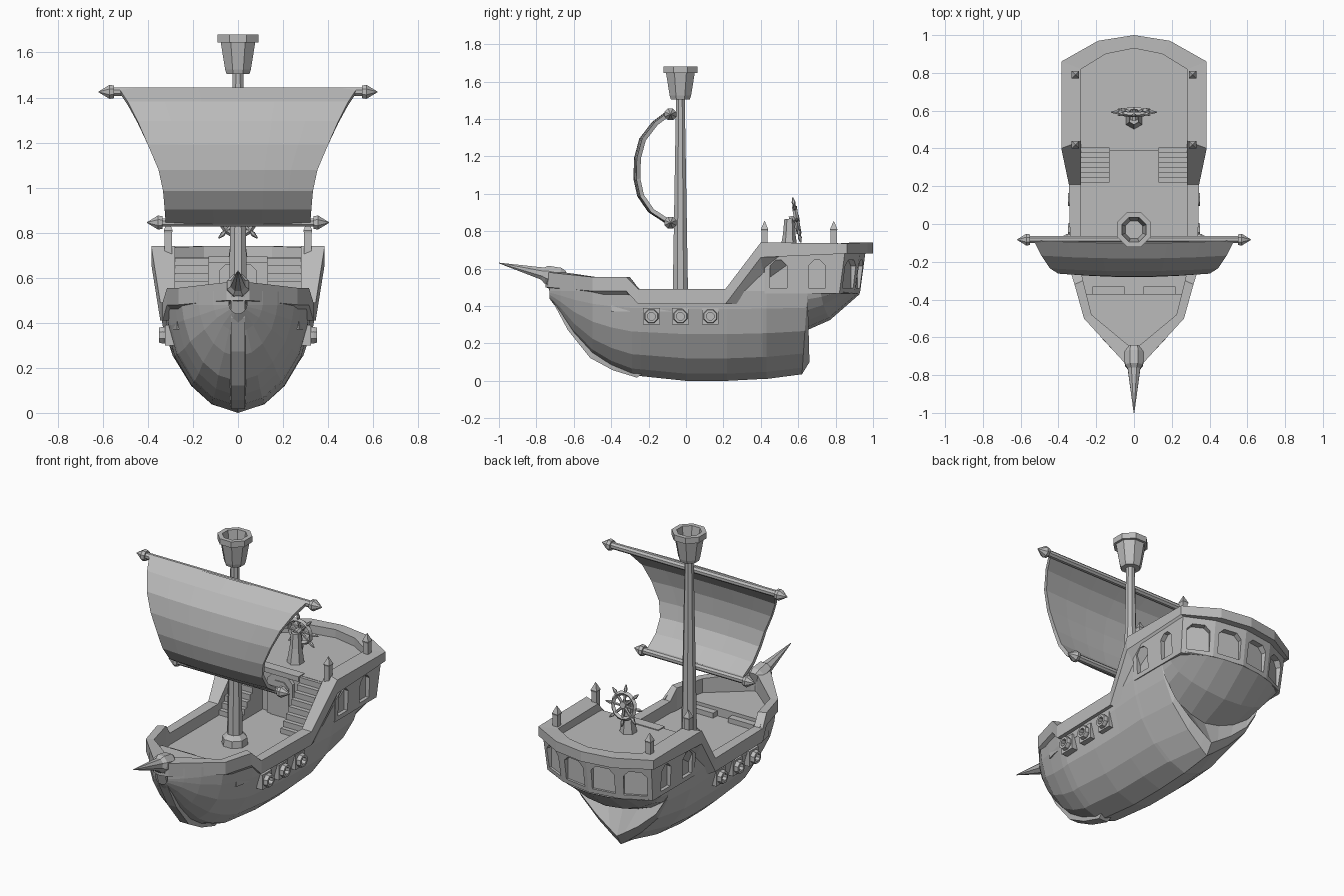
import bpy
import bmesh
from math import cos, sin, tau, radians, atan2
from mathutils import Vector, Matrix

old = bpy.data.objects.get("Cube")
if old:
    bpy.data.objects.remove(old, do_unlink=True)

grey = bpy.data.materials.new("plain grey")
grey.use_nodes = True
grey.diffuse_color = (0.5, 0.5, 0.5, 1)
grey.node_tree.nodes["Principled BSDF"].inputs["Base Color"].default_value = grey.diffuse_color


def make(name, verts, faces):
    """Flat shaded mesh object with outward normals."""
    bm = bmesh.new()
    points = [bm.verts.new(v) for v in verts]
    for face in faces:
        bm.faces.new([points[i] for i in face])
    bmesh.ops.remove_doubles(bm, verts=bm.verts, dist=0.0002)
    bmesh.ops.recalc_face_normals(bm, faces=bm.faces)
    mesh = bpy.data.meshes.new(name)
    bm.to_mesh(mesh)
    bm.free()
    mesh.materials.append(grey)
    obj = bpy.data.objects.new(name, mesh)
    bpy.context.collection.objects.link(obj)
    return obj


def loft(name, rings, closed=True, caps=True):
    """Skin a row of equal point rings."""
    n = len(rings[0])
    verts = [v for ring in rings for v in ring]
    faces = []
    for r in range(len(rings) - 1):
        for i in range(n if closed else n - 1):
            j = (i + 1) % n
            faces.append((r * n + i, r * n + j, r * n + n + j, r * n + n + i))
    if caps:
        faces += [tuple(range(n)), tuple(range(len(verts) - n, len(verts)))]
    return make(name, verts, faces)


def turned(name, start, direction, profile, sides=8, caps=True):
    """Turned part: profile of (distance, radius) along an axis."""
    turn = Vector(direction).to_track_quat("Z", "Y").to_matrix()
    rings = []
    for dist, rad in profile:
        ring = []
        for k in range(sides):
            a = tau * (k + 0.5) / sides
            ring.append(Vector(start) + turn @ Vector((rad * cos(a), rad * sin(a), dist)))
        rings.append(ring)
    return loft(name, rings, caps=caps)


def box(name, low, high):
    corners = [[(x, y, z) for x, y in ((low[0], low[1]), (high[0], low[1]),
                                      (high[0], high[1]), (low[0], high[1]))]
               for z in (low[2], high[2])]
    return loft(name, corners)


def arch(name, centre, angle, width, bottom, top, depth):
    """Upright panel with clipped top corners, facing the given angle."""
    w, clip = width / 2, 0.03
    shape = [(-w, bottom), (w, bottom), (w, top - clip), (w - clip, top),
             (clip - w, top), (-w, top - clip)]
    out = Vector((cos(angle), sin(angle), 0))
    side = Vector((-sin(angle), cos(angle), 0))
    rings = [[Vector((*centre, 0)) + out * d + side * u + Vector((0, 0, z)) for u, z in shape]
             for d in (-depth, depth)]
    return loft(name, rings)


def both(half):
    """Closed outline from a right half running front to back."""
    return half + [(-x, y) for x, y in reversed(half) if x > 0]


def mirror(obj):
    obj.modifiers.new("mirror", "MIRROR")
    return obj


# Hull: stations of y, half width, keel height, top, lower taper, stern bulge
CHINE = 0.48
SECTION = [(0, 0), (0.35, 0.08), (0.62, 0.25), (0.85, 0.52), (0.96, 0.8), (1, 1)]
STATIONS = [
    (-0.73, 0.04, 0.44, 0.55, 1, 0), (-0.67, 0.11, 0.36, 0.54, 1, 0),
    (-0.6, 0.175, 0.25, 0.54, 1, 0), (-0.5, 0.25, 0.14, 0.53, 1, 0),
    (-0.4, 0.28, 0.075, 0.53, 1, 0), (-0.29, 0.31, 0.03, 0.53, 1, 0),
    (-0.24, 0.32, 0.025, 0.485, 1, 0), (0, 0.33, 0, 0.485, 1, 0),
    (0.22, 0.335, 0, 0.485, 1, 0), (0.41, 0.35, 0.01, 0.69, 1.15, 0),
    (0.43, 0.35, 0.01, 0.49, 1.2, 0), (0.62, 0.35, 0.035, 0.49, 1.9, 0),
    (0.66, 0.35, 0.1, 0.49, 1.9, 0), (0.59, 0.35, 0.25, 0.49, 1.2, 0.01),
    (0.72, 0.35, 0.325, 0.49, 1, 0.05), (0.82, 0.352, 0.465, 0.49, 1, 0.11)]
rings = []
for y, width, keel, top, taper, bulge in STATIONS:
    half = []
    for fx, fz in SECTION:
        f = fx ** taper
        # pull the upper rows smoothly past the notched transom
        yy = y + bulge * (1 - f * f)
        if 0.58 < y < 0.7:
            yy = yy * (1 - fz) + 0.65 * fz
        half.append((f * width, yy, keel + (CHINE - keel) * fz))
    half.append((width, half[-1][1], top))
    rings.append(half[::-1] + [(-x, yy, z) for x, yy, z in half[1:]])
hull = loft("hull", rings, closed=False, caps=False)

# Stem post along the bow
stem = [(-0.735, 0.54), (-0.70, 0.43), (-0.62, 0.28), (-0.5, 0.13), (-0.38, 0.065), (-0.25, 0.025)]
loft("stem_post", [[(-0.04, y + 0.04, z + 0.03), (-0.03, y - 0.012, z - 0.008),
                    (0.03, y - 0.012, z - 0.008), (0.04, y + 0.04, z + 0.03)] for y, z in stem])

# Rail: outer xy, inner xy, top, outer bottom, inner bottom
RAIL = [
    (0, -0.75, 0, -0.66, 0.585, 0.5, 0.47), (0.05, -0.735, 0.02, -0.65, 0.58, 0.5, 0.47),
    (0.265, -0.5, 0.225, -0.48, 0.555, 0.48, 0.46), (0.315, -0.32, 0.27, -0.3, 0.555, 0.48, 0.42),
    (0.335, -0.255, 0.28, -0.25, 0.49, 0.41, 0.41), (0.345, 0.21, 0.28, 0.21, 0.49, 0.41, 0.41),
    (0.385, 0.4, 0.28, 0.44, 0.74, 0.66, 0.41), (0.385, 0.86, 0.28, 0.82, 0.735, 0.68, 0.68),
    (0.19, 0.97, 0.15, 0.9, 0.74, 0.68, 0.68), (0, 1, 0, 0.93, 0.74, 0.68, 0.68)]
mirror(loft("rail", [[(ox, oy, t), (ox, oy, ob), (ix, iy, ib), (ix, iy, t)]
                     for ox, oy, ix, iy, t, ob, ib in RAIL], caps=False))

# Decks
for name, half, z in [
        ("main_deck", [(0.27, -0.4), (0.31, -0.2), (0.31, 0.44)], 0.42),
        ("fore_deck", [(0.01, -0.7), (0.24, -0.49), (0.28, -0.37)], 0.47)]:
    outline = both(half)
    loft(name, [[(x, y, h) for x, y in outline] for h in (z - 0.05, z)])

# Stern cabin with recessed windows
outline = both([(0.352, 0.42), (0.352, 0.82), (0.19, 0.9), (0, 0.93)])
cabin = loft("stern_cabin", [[(x, y, 0.468) for x, y in outline],
                             [(x * 1.03, y + 0.03 * (y > 0.5), 0.69) for x, y in outline]])
windows = []
for s in (-1, 1):
    for x, y, nx, ny, w in [(0.357, 0.495, 1, 0, 0.09), (0.357, 0.7, 1, 0, 0.09),
                            (0.274, 0.875, 0.08, 0.165, 0.13), (0.096, 0.93, 0.03, 0.19, 0.14)]:
        windows.append(arch("window_cutter", (s * x, y), atan2(ny, s * nx), w, 0.495, 0.645, 0.025))
for cutter in windows:
    cutter.hide_render = True
    cut = cabin.modifiers.new("window", "BOOLEAN")
    cut.operation, cut.object, cut.solver = "DIFFERENCE", cutter, "EXACT"
bpy.context.view_layer.objects.active = cabin
for cut in list(cabin.modifiers):
    bpy.ops.object.modifier_apply(modifier=cut.name)
for cutter in windows:
    bpy.data.objects.remove(cutter, do_unlink=True)

# Cabin front, door and lintel
box("cabin_front", (-0.3, 0.42, 0.41), (0.3, 0.45, 0.685))
arch("door_frame", (0, 0.415), -tau / 4, 0.17, 0.42, 0.66, 0.015)
arch("door", (0, 0.4), -tau / 4, 0.12, 0.42, 0.63, 0.006)
box("door_lintel", (-0.13, 0.39, 0.665), (0.13, 0.45, 0.695))

# Stairs to the stern deck, steps to the fore deck
STEPS = 8
for i in range(STEPS):
    y = 0.22 + i * 0.026
    mirror(box("stair_step", (0.13, y, 0.41), (0.285, 0.43, 0.45 + i * 0.034)))
mirror(box("fore_step", (0.05, -0.37, 0.42), (0.22, -0.33, 0.45)))

# Mast and lookout
mast = (0, -0.03, 0)
turned("mast", mast, (0, 0, 1), [(0.42, 0.045), (1.52, 0.025)])
turned("mast_foot", mast, (0, 0, 1), [(0.41, 0.075), (0.46, 0.07), (0.485, 0.045)])
turned("lookout", mast, (0, 0, 1), [(1.505, 0.03), (1.505, 0.055), (1.525, 0.062), (1.645, 0.083),
                                    (1.645, 0.098), (1.68, 0.098), (1.68, 0.07), (1.54, 0.05)])

# Yards with pointed tips
for name, z, reach in (("upper_yard", 1.425, 0.62), ("lower_yard", 0.845, 0.405)):
    half = [(0, 0.001), (0.05, 0.034), (0.07, 0.03), (0.07, 0.02)]
    profile = half + [(2 * reach - d, r) for d, r in reversed(half)]
    turned(name, (-reach, -0.083, z), (1, 0, 0), profile)

# Billowing sail: y, z, half width
SAIL = [(-0.09, 1.435, 0.53), (-0.17, 1.375, 0.49), (-0.235, 1.29, 0.445), (-0.262, 1.19, 0.4),
        (-0.265, 1.08, 0.352), (-0.245, 0.99, 0.332), (-0.19, 0.91, 0.325), (-0.09, 0.845, 0.32)]
sail = loft("sail", [[(w * k / 3, y + 0.015 * (k / 3) ** 2 - 0.005, z) for k in range(-3, 4)]
                     for y, z, w in SAIL], closed=False, caps=False)
thick = sail.modifiers.new("thickness", "SOLIDIFY")
thick.thickness, thick.offset = 0.022, 0

# Bowsprit
turned("bowsprit", (0, -0.65, 0.545), (0, -0.35, 0.085),
       [(0, 0.045), (0.03, 0.058), (0.1, 0.052), (0.12, 0.036), (0.36, 0.002)])

# Gun ports
for y in (-0.185, -0.03, 0.13):
    mirror(box("gun_port", (0.27, y - 0.045, 0.3), (0.325, y + 0.045, 0.39)))
    mirror(turned("gun_barrel", (0.29, y, 0.345), (1, 0, 0),
                  [(0, 0.035), (0.045, 0.04), (0.06, 0.036), (0.06, 0.022), (0.035, 0.022)]))

# Rail posts
for y in (0.42, 0.79):
    mirror(turned("rail_post", (0.31, y, 0.7), (0, 0, 1),
                  [(0, 0.024), (0.1, 0.024), (0.11, 0.028), (0.155, 0.001)], sides=4))

# Steering wheel on its stand
turned("wheel_stand", (0, 0.55, 0.68), (0, 0.02, 1), [(0, 0.05), (0.1, 0.034), (0.185, 0.028)], sides=6)
hub = Vector((0, 0.592, 0.86))
tilt = Matrix.Rotation(radians(10), 3, "X")
turned("wheel_hub", hub - Vector((0, 0.04, 0)), tilt @ Vector((0, 1, 0)), [(0, 0.02), (0.055, 0.02)])
for k in range(8):
    a = tau * k / 8
    turned("wheel_spoke", hub, tilt @ Vector((cos(a), 0, sin(a))),
           [(0, 0.008), (0.085, 0.008), (0.095, 0.011), (0.122, 0.003)], sides=6)
bpy.ops.mesh.primitive_torus_add(major_radius=0.073, minor_radius=0.013, major_segments=16,
                                 minor_segments=4, location=hub, rotation=(radians(100), 0, 0))
rim = bpy.context.object
rim.name = "wheel_rim"
rim.data.materials.append(grey)
